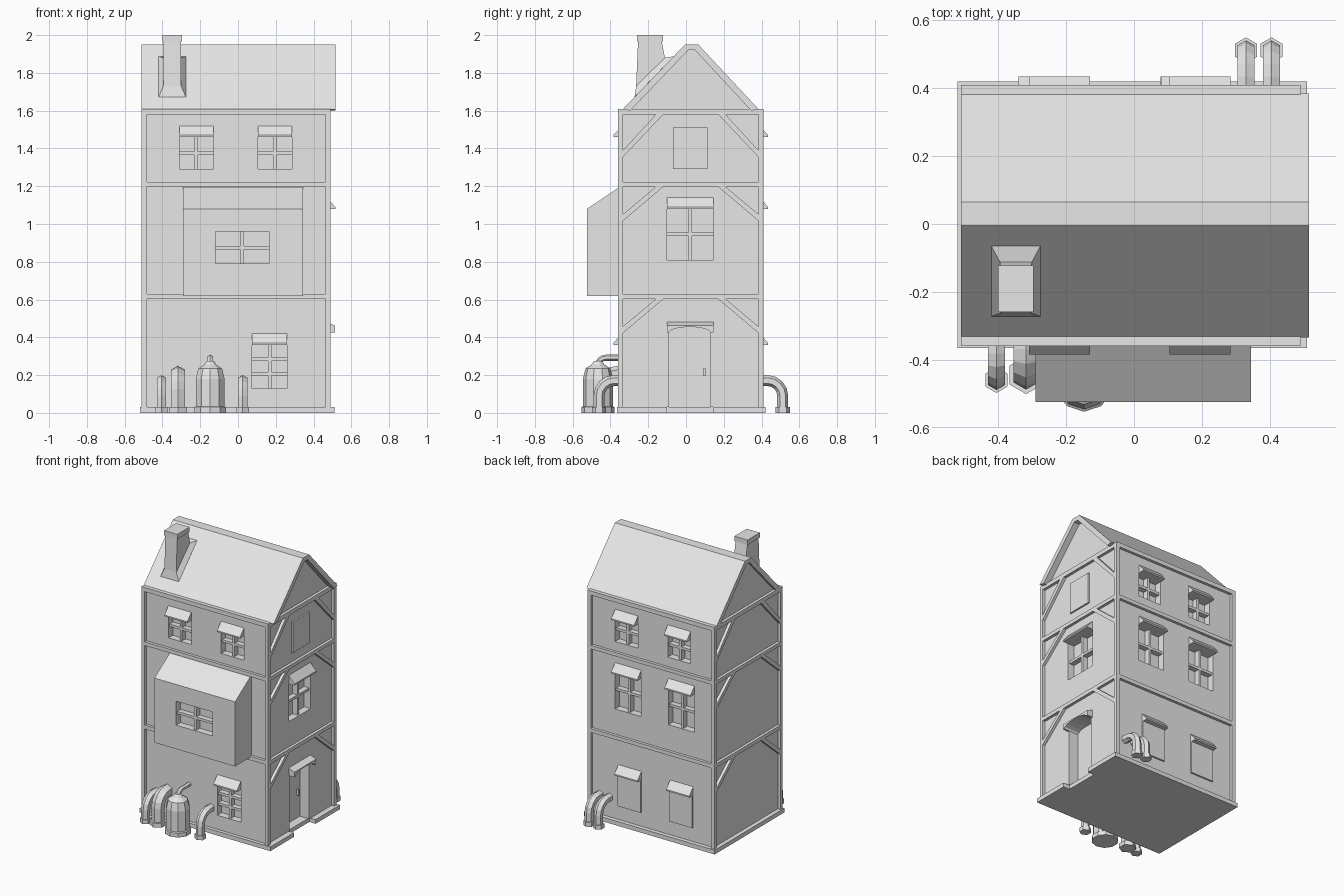
import bpy, bmesh, math
from mathutils import Vector

cube = bpy.data.objects.get("Cube")
if cube:
    bpy.data.objects.remove(cube)

grey = bpy.data.materials.new("plain_grey")
grey.use_nodes = True
grey.diffuse_color = (0.8, 0.8, 0.8, 1)
grey.node_tree.nodes["Principled BSDF"].inputs["Base Color"].default_value = (0.8, 0.8, 0.8, 1)

# Wall planes: u runs along a wall, d points out of it
X0, X1, Y0, Y1 = -0.49, 0.47, -0.34, 0.39
BAY = -0.525
SIDES = {
    "front": lambda u, d, z: (u, Y0 - d, z),
    "back": lambda u, d, z: (u, Y1 + d, z),
    "right": lambda u, d, z: (X1 + d, u, z),
    "left": lambda u, d, z: (X0 - d, u, z),
    "bay": lambda u, d, z: (u, BAY - d, z),
}


def finish(name, bm):
    bmesh.ops.recalc_face_normals(bm, faces=bm.faces)
    mesh = bpy.data.meshes.new(name)
    bm.to_mesh(mesh)
    bm.free()
    mesh.materials.append(grey)
    obj = bpy.data.objects.new(name, mesh)
    bpy.context.collection.objects.link(obj)
    return obj


def loft(name, rings):
    """Join rings of points with quads and close both ends."""
    bm = bmesh.new()
    rows = [[bm.verts.new(p) for p in ring] for ring in rings]
    n = len(rows[0])
    for a, b in zip(rows, rows[1:]):
        for i in range(n):
            bm.faces.new((a[i], a[(i + 1) % n], b[(i + 1) % n], b[i]))
    bm.faces.new(rows[0])
    bm.faces.new(rows[-1])
    return finish(name, bm)


def along_x(name, profile, x0, x1):
    return loft(name, [[(x, y, z) for y, z in profile] for x in (x0, x1)])


def panel(name, side, outline, d0, d1):
    """Extrude an outline of (u, z) points out of a wall."""
    return loft(name, [[SIDES[side](u, d, z) for u, z in outline] for d in (d0, d1)])


def rect(u0, u1, z0, z1):
    return [(u0, z0), (u1, z0), (u1, z1), (u0, z1)]


def slab(name, side, u0, u1, z0, z1, d0, d1):
    return panel(name, side, rect(u0, u1, z0, z1), d0, d1)


def cut(target, cutters):
    for cutter in cutters:
        cutter.hide_render = True
        mod = target.modifiers.new("opening", "BOOLEAN")
        mod.operation, mod.solver, mod.object = "DIFFERENCE", "EXACT", cutter
    deps = bpy.context.evaluated_depsgraph_get()
    mesh = bpy.data.meshes.new_from_object(target.evaluated_get(deps))
    target.modifiers.clear()
    target.data = mesh
    for cutter in cutters:
        bpy.data.objects.remove(cutter)


def awning(side, u0, u1, z):
    section = [(-0.01, 0), (0.045, 0), (0.045, 0.01), (0, 0.06), (-0.01, 0.06)]
    loft(side + "_awning", [[SIDES[side](u, d, z + h) for d, h in section] for u in (u0, u1)])


def window(side, u0, u1, z0, z1, rows=2, hood=True):
    """Glazing bars in a recess; returns the cutter of the recess."""
    w, um = 0.009, (u0 + u1) / 2
    slab(side + "_window_upright", side, um - w, um + w, z0, z1, -0.05, -0.012)
    for i in range(1, rows):
        z = z0 + (z1 - z0) * i / rows
        for a, b in ((u0, um - w), (um + w, u1)):
            slab(side + "_window_bar", side, a, b, z - w, z + w, -0.05, -0.012)
    if hood:
        awning(side, u0, u1, z1)
    return slab("window_cutter", side, u0, u1, z0, z1, -0.05, 0.05)


# Main walls with gables
walls = along_x("walls", [(Y0, 0.03), (Y1, 0.03), (Y1, 1.6), (0.36, 1.6), (0.045, 1.93),
                          (0.015, 1.93), (-0.31, 1.6), (Y0, 1.6)], X0, X1)
bay = along_x("bay_window", [(BAY, 0.62), (Y0 + 0.01, 0.62), (Y0 + 0.01, 1.2),
                             (-0.36, 1.19), (BAY, 1.08)], -0.29, 0.345)

# Windows
openings = [window("front", 0.075, 0.26, 0.13, 0.36, rows=3),
            window("right", -0.1, 0.145, 0.81, 1.08)]
for u in (-0.31, 0.105):
    openings.append(window("front", u, u + 0.18, 1.29, 1.46))
    openings.append(window("back", u, u + 0.18, 1.29, 1.46))
for u in (-0.34, 0.08):
    openings.append(window("back", u, u + 0.205, 0.81, 1.08))
for u in (-0.33, 0.078):
    slab("back_shutter", "back", u, u + 0.182, 0.13, 0.36, -0.01, 0.012)
    awning("back", u, u + 0.182, 0.36)
slab("gable_shutter", "right", -0.07, 0.115, 1.29, 1.51, -0.01, 0.012)

# Arched doorway, door, lintel and handle
arch = [(0.02 + 0.11 * math.cos(t), 0.425 + 0.03 * math.sin(t))
        for t in (math.pi * i / 8 for i in range(9))]
openings.append(panel("door_cutter", "right", [(-0.09, 0.0), (0.13, 0.0)] + arch, -0.08, 0.05))
cut(walls, openings)
cut(bay, [window("bay", -0.12, 0.165, 0.79, 0.96, hood=False)])
slab("door", "right", -0.09, 0.13, 0.03, 0.45, -0.09, -0.074)
slab("door_handle", "right", 0.09, 0.102, 0.195, 0.235, -0.075, -0.055)
lintel = []
for d, top in ((-0.01, 0.48), (0.0, 0.48), (0.044, 0.462)):
    outline = [(0.145, 0.425)] + arch + [(-0.1, 0.425), (-0.1, top), (0.145, top)]
    lintel.append([SIDES["right"](u, d, z) for u, z in outline])
loft("door_lintel", lintel)

# Base slab with a notch at the door
outline = [(-0.52, -0.365), (0.51, -0.365), (0.51, -0.1), (0.46, -0.1),
           (0.46, 0.145), (0.51, 0.145), (0.51, 0.42), (-0.52, 0.42)]
loft("base_slab", [[(x, y, z) for x, y in outline] for z in (0, 0.03)])

# Timber frame: corner posts, floor beams and braces
T, W = 0.02, 0.027
for x in (X0 - T, X1 + T - W):
    for y in (Y0 - T, Y1 + T - W):
        loft("corner_post", [[(x, y, z), (x + W, y, z), (x + W, y + W, z), (x, y + W, z)]
                             for z in (0.03, 1.61)])
for side in ("front", "back", "right", "left"):
    lo, hi = (X0, X1) if side in ("front", "back") else (Y0, Y1)
    lo, hi = lo + W - T, hi - W + T
    for z0, z1 in ((0.603, 0.63), (1.197, 1.223), (1.58, 1.61)):
        slab(side + "_beam", side, lo, hi, z0, z1, -0.01, T)
        if side in ("right", "left"):
            drop = 0.225 if z0 > 1.5 else 0.18
            for u, s in ((lo, 1), (hi, -1)):
                panel(side + "_brace", side, [(u, z0 - drop), (u + s * 0.213, z0),
                      (u + s * 0.173, z0), (u, z0 - drop + 0.035)], -0.01, T)

# Roof shell
along_x("roof", [(-0.335, 1.607), (-0.005, 1.95), (0.065, 1.95), (0.385, 1.607), (0.345, 1.6),
                 (0.048, 1.92), (0.012, 1.92), (-0.295, 1.6)], -0.51, 0.515)


# Chimney flaring out onto the roof slope
def ring(half, y0, z0, y1, z1):
    x = -0.348
    return [(x - half, y0, z0), (x + half, y0, z0), (x + half, y1, z1), (x - half, y1, z1)]


loft("chimney", [ring(0.06, -0.26, 1.64, -0.08, 1.83), ring(0.072, -0.272, 1.673, -0.065, 1.888),
                 ring(0.047, -0.264, 1.73, -0.112, 1.88), ring(0.046, -0.254, 1.965, -0.128, 1.965)])
loft("chimney_cap", [ring(0.052, -0.26, z, -0.122, z) for z in (1.965, 2.0)])


# Pipes: hexagonal sweeps in a plane of constant x
def pipe(name, x, path, r):
    pts = [Vector((x, y, z)) for y, z in path]
    rings = []
    for i, p in enumerate(pts):
        t = (pts[min(i + 1, len(pts) - 1)] - pts[max(i - 1, 0)]).normalized()
        side = Vector((1, 0, 0))
        up = side.cross(t)
        angles = [math.pi * k / 3 + math.pi / 2 for k in range(6)]
        rings.append([p + r * (side * math.cos(a) + up * math.sin(a)) for a in angles])
    loft(name, rings)


def bend(cy, cz, ry, rz):
    return [(cy + ry * math.sin(a), cz + rz * math.cos(a))
            for a in (math.pi / 2 * i / 4 for i in range(5))]


def drain(name, x, wall, y, z, r):
    s = 1 if y > wall else -1
    bow = 0.08
    pipe(name, x, [(wall, z)] + bend(y - s * bow, z - bow, s * bow, bow) + [(y, 0.01)], r)
    pipe(name + "_flange", x, [(y, 0), (y, 0.03)], r * 1.3)


drain("front_pipe", -0.405, Y0, -0.46, 0.171, 0.029)
drain("front_pipe", 0.025, Y0, -0.46, 0.171, 0.029)
drain("large_front_pipe", -0.318, Y0, -0.445, 0.205, 0.043)
for x in (0.33, 0.405):
    drain("back_pipe", x, Y1, 0.512, 0.171, 0.029)

# Tank with its outlet pipe
tank = [(0.087, 0), (0.087, 0.03), (0.08, 0.035), (0.08, 0.18), (0.066, 0.235),
        (0.035, 0.255), (0.02, 0.275)]
loft("tank", [[(-0.147 + r * math.cos(a), -0.466 + r * math.sin(a), z)
               for a in (math.tau * (k + 0.5) / 10 for k in range(10))] for r, z in tank])
pipe("tank_outlet", -0.147, [(Y0, 0.292)] + bend(-0.426, 0.252, -0.04, 0.04) + [(-0.466, 0.24)], 0.016)
